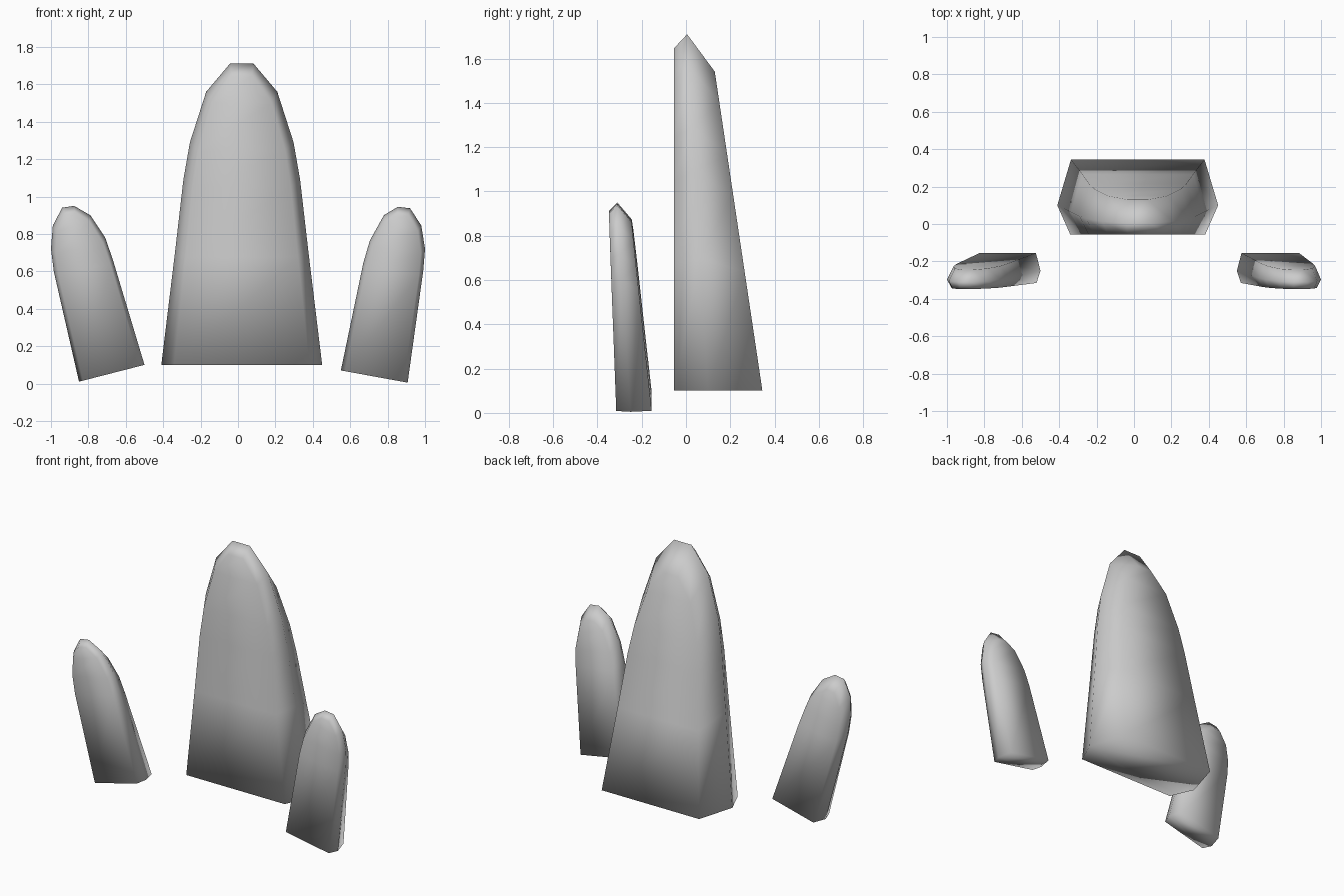
import bpy, bmesh
from mathutils import Vector

if "Cube" in bpy.data.objects:
    bpy.data.objects.remove(bpy.data.objects["Cube"])


def arched_slab(name, left, right, y_base, y_tip, tall, wide):
    """Loft six-sided rings up an arched outline.
    left/right: outline points (x, z) from base to tip.
    y_base, y_tip: depth of the front, middle and back edges at each end.
    tall, wide: scale of the front, middle and back outlines."""
    left = [Vector(p) for p in left]
    right = [Vector(p) for p in right]
    base = (left[0] + right[0]) / 2
    axis = (left[-1] + right[-1]) / 2 - base
    length = axis.length
    up = axis.normalized()
    side = Vector((up.y, -up.x))

    bm = bmesh.new()

    def vert(p, k):
        a, b = (p - base).dot(up), (p - base).dot(side)
        q = base + up * a * tall[k] + side * b * wide[k]
        t = a / length
        return bm.verts.new((q.x, y_base[k] + (y_tip[k] - y_base[k]) * t, q.y))

    rings = []
    for l, r in zip(left, right):
        rings.append([vert(l, 0), vert(r, 0), vert(r, 1),
                      vert(r, 2), vert(l, 2), vert(l, 1)])
    for lo, hi in zip(rings, rings[1:]):
        for i in range(6):
            j = (i + 1) % 6
            bm.faces.new((lo[i], lo[j], hi[j], hi[i]))
    # Tip ridge and base cap
    t = rings[-1]
    bm.faces.new((t[0], t[1], t[2], t[5]))
    bm.faces.new((t[5], t[2], t[3], t[4]))
    bm.faces.new(rings[0][::-1])
    bmesh.ops.recalc_face_normals(bm, faces=bm.faces)
    for f in bm.faces:
        f.smooth = True

    mesh = bpy.data.meshes.new(name)
    bm.to_mesh(mesh)
    bm.free()
    obj = bpy.data.objects.new(name, mesh)
    bpy.context.collection.objects.link(obj)
    return obj


# Tall centre slab, symmetric about x = 0.02
profile = [(0.43, 0.10), (0.357, 0.70), (0.312, 1.09),
           (0.277, 1.29), (0.19, 1.56), (0.063, 1.71)]
arched_slab("centre_slab",
            [(0.02 - w, z) for w, z in profile],
            [(0.02 + w, z) for w, z in profile],
            (-0.055, 0.10, 0.345), (-0.055, 0.005, 0.13),
            (0.96, 1, 0.895), (0.84, 1, 0.83))

# Two small slabs leaning outwards
small = dict(y_base=(-0.315, -0.25, -0.155), y_tip=(-0.348, -0.31, -0.245),
             tall=(0.96, 1, 0.915), wide=(0.88, 1, 0.86))
arched_slab("left_slab",
            [(-0.85, 0.01), (-0.985, 0.60), (-1.0, 0.72),
             (-0.99, 0.845), (-0.94, 0.94)],
            [(-0.50, 0.10), (-0.67, 0.665), (-0.71, 0.78),
             (-0.79, 0.90), (-0.877, 0.95)], **small)
arched_slab("right_slab",
            [(0.55, 0.07), (0.67, 0.645), (0.705, 0.765),
             (0.78, 0.90), (0.855, 0.945)],
            [(0.907, 0.005), (0.99, 0.60), (1.0, 0.72),
             (0.98, 0.845), (0.92, 0.937)], **small)
